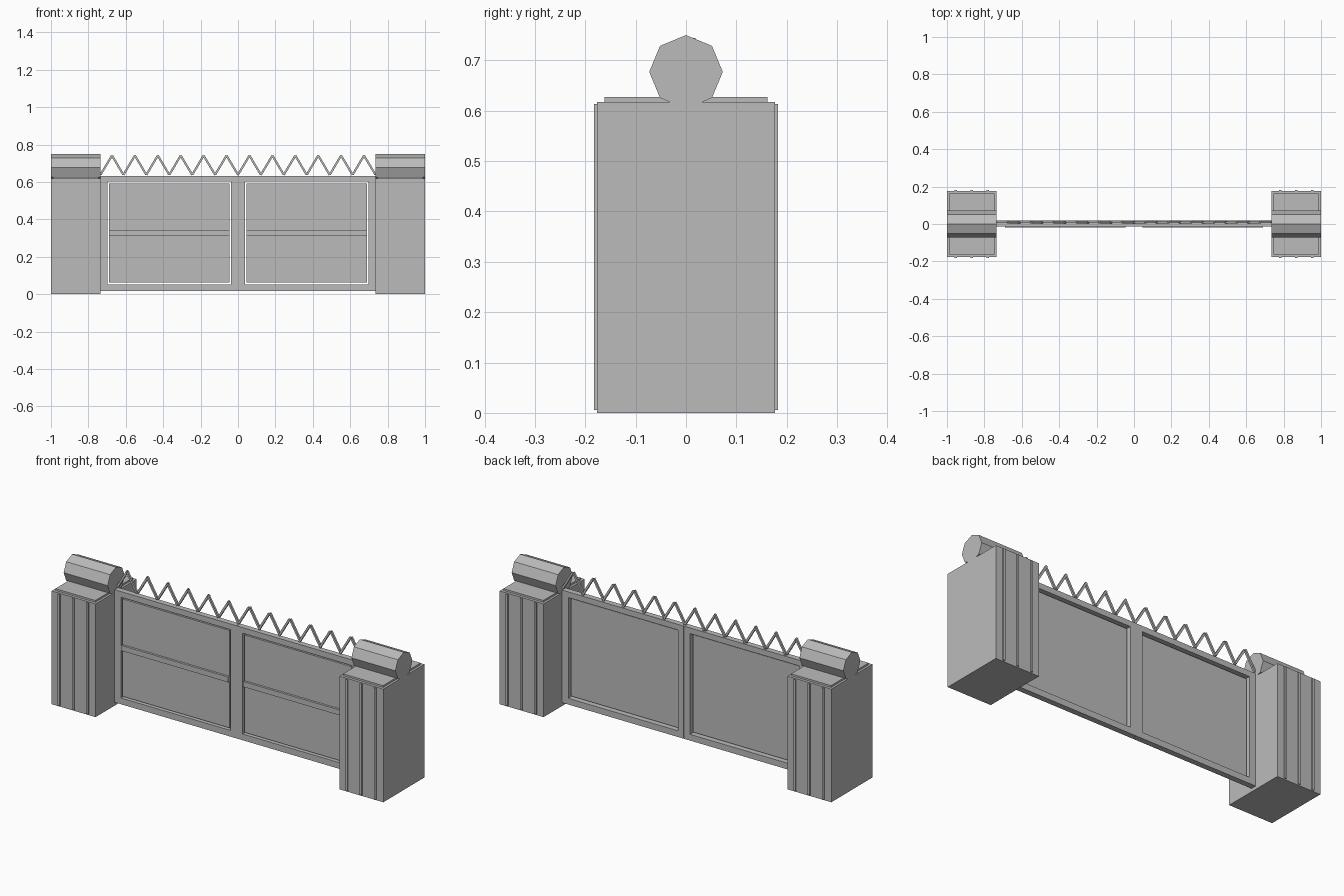
import bpy
import math
from mathutils import Matrix, Vector

if "Cube" in bpy.data.objects:
    bpy.data.objects.remove(bpy.data.objects["Cube"], do_unlink=True)

GREY = (0.5, 0.5, 0.5, 1)
mat = bpy.data.materials.new("plain grey")
mat.use_nodes = True
mat.diffuse_color = GREY
mat.node_tree.nodes["Principled BSDF"].inputs["Base Color"].default_value = GREY


def finish(name, matrix):
    ob = bpy.context.object
    ob.name = name
    ob.data.transform(matrix)
    ob.data.materials.append(mat)
    return ob


def box(name, x0, x1, y0, y1, z0, z1):
    bpy.ops.mesh.primitive_cube_add(size=1)
    centre = Vector((x0 + x1, y0 + y1, z0 + z1)) / 2
    size = (x1 - x0, y1 - y0, z1 - z0, 1)
    return finish(name, Matrix.Translation(centre) @ Matrix.Diagonal(size))


def bar(name, start, end, y, width, depth):
    """Square bar leaning in the xz plane."""
    bpy.ops.mesh.primitive_cube_add(size=1)
    dx, dz = end[0] - start[0], end[1] - start[1]
    centre = ((start[0] + end[0]) / 2, y, (start[1] + end[1]) / 2)
    return finish(name, Matrix.Translation(centre)
                  @ Matrix.Rotation(-math.atan2(dz, dx), 4, 'Y')
                  @ Matrix.Diagonal((math.hypot(dx, dz), depth, width, 1)))


INNER = 0.735   # inner face of each pillar
TEETH = 6       # spikes on each gate leaf

for side, label in ((1, "left"), (-1, "right")):
    def part(name, a, b, *rest):
        x0, x1 = sorted((side * a, side * b))
        return box(f"{label}_{name}", x0, x1, *rest)

    # Pillar with raised strips, a cap slab and an octagonal roll on top
    part("pillar", INNER, 1, -0.177, 0.177, 0, 0.617)
    for i, x in enumerate((0.782, 0.868, 0.953)):
        part(f"pillar_strip_{i}", x - 0.006, x + 0.006, -0.183, 0.183, 0.006, 0.613)
    part("pillar_cap", INNER + 0.012, 0.988, -0.162, 0.162, 0.61, 0.627)
    bpy.ops.mesh.primitive_cylinder_add(vertices=8, radius=0.073, depth=1 - INNER)
    finish(f"{label}_pillar_roll",
           Matrix.Translation((side * (1 + INNER) / 2, 0, 0.677))
           @ Matrix.Rotation(math.pi / 2, 4, 'Y'))

    # Gate leaf: posts, rails, thin panel and front cross rail
    part("centre_post", 0.001, 0.037, -0.013, 0.018, 0.018, 0.632)
    part("outer_post", 0.697, INNER, -0.013, 0.018, 0.018, 0.632)
    part("top_rail", 0.037, 0.697, -0.013, 0.018, 0.601, 0.632)
    part("bottom_rail", 0.037, 0.697, -0.013, 0.018, 0.018, 0.052)
    part("panel", 0.045, 0.69, -0.008, 0.004, 0.061, 0.592)
    part("cross_rail", 0.045, 0.69, -0.02, -0.008, 0.314, 0.343)

    # Zigzag of spikes along the top
    step = INNER / TEETH
    for i in range(TEETH):
        low, peak, end = (side * step * (i + t) for t in (0, 0.5, 1))
        bar(f"{label}_spike_{i}_a", (low, 0.638), (peak, 0.741), 0.007, 0.011, 0.011)
        bar(f"{label}_spike_{i}_b", (peak, 0.741), (end, 0.638), 0.013, 0.011, 0.011)
